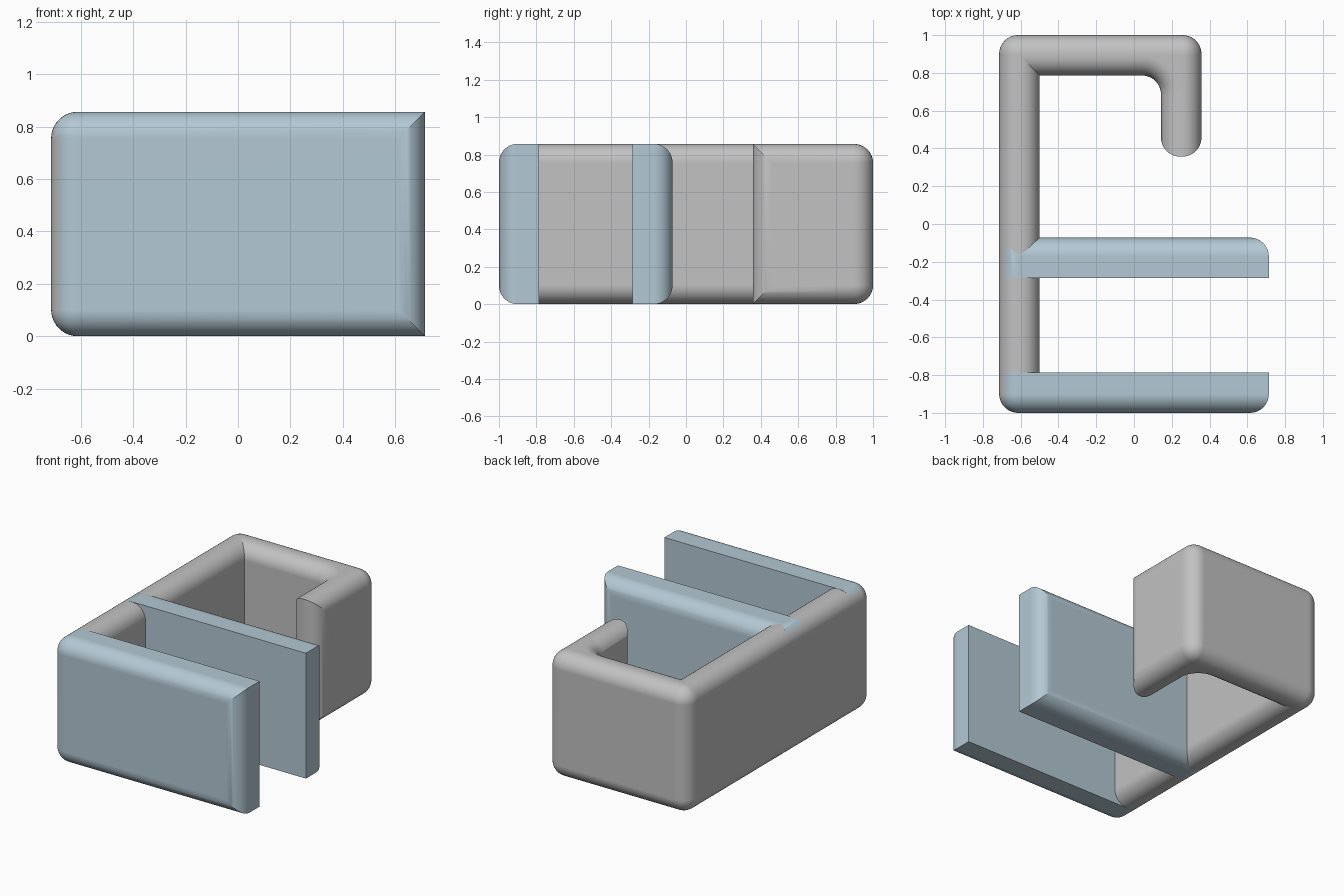
import bpy, bmesh, math

cube = bpy.data.objects.get("Cube")
if cube:
    bpy.data.objects.remove(cube, do_unlink=True)

X, Y, H = 0.714, 1.0, 0.857      # half width, half depth, height
T, R, SEG = 0.214, 0.1, 10       # wall thickness, edge radius, edge segments
E = 0.001                        # grey body sits a hair inside the blue plates


def material(name, rgb):
    m = bpy.data.materials.new(name)
    m.use_nodes = True
    m.diffuse_color = (*rgb, 1)
    m.node_tree.nodes["Principled BSDF"].inputs["Base Color"].default_value = (*rgb, 1)
    return m


grey = material("light grey", (0.54, 0.54, 0.54))
blue = material("pale blue", (0.45, 0.58, 0.66))


def finish(name, bm, mat):
    bmesh.ops.recalc_face_normals(bm, faces=bm.faces)
    me = bpy.data.meshes.new(name)
    bm.to_mesh(me)
    bm.free()
    me.materials.append(mat)
    ob = bpy.data.objects.new(name, me)
    bpy.context.collection.objects.link(ob)
    bpy.ops.object.select_all(action='DESELECT')
    ob.select_set(True)
    bpy.context.view_layer.objects.active = ob
    bpy.ops.object.shade_smooth_by_angle(angle=math.radians(30))
    wn = ob.modifiers.new("flat_sides", 'WEIGHTED_NORMAL')
    wn.keep_sharp = True
    return ob


def block(name, lo, hi, mat, rounded=None):
    """Box with rounded edges; each edge is named by its two sides, such as '-y +z'."""
    bm = bmesh.new()
    bmesh.ops.create_cube(bm, size=1)
    wanted = None if rounded is None else [set(r.split()) for r in rounded]
    edges = []
    for e in bm.edges:
        a, b = (v.co for v in e.verts)
        sides = {("+" if a[i] > 0 else "-") + "xyz"[i] for i in range(3) if a[i] * b[i] > 0}
        if wanted is None or sides in wanted:
            edges.append(e)
    for v in bm.verts:
        v.co = [lo[i] if v.co[i] < 0 else hi[i] for i in range(3)]
    bmesh.ops.bevel(bm, geom=edges, offset=R, offset_type='OFFSET', segments=SEG,
                    profile=0.5, affect='EDGES', clamp_overlap=False)
    return finish(name, bm, mat)


# Grey hook: spine, back wall and lip
LIP = X / 2                      # outer side of the lip
block("spine", (-X, -Y + E, E), (-X + T, Y, H - E), grey)
block("back_wall", (-X, Y - T, E), (LIP, Y, H - E), grey)
block("hook_lip", (LIP - T, 0.357, E), (LIP, Y, H - E), grey,
      ["-x +z", "-x -z", "+x +z", "+x -z", "-x -y", "+x -y",
       "-x +y", "+x +y", "+y +z", "+y -z"])

# Curved inner corner between back wall and lip
px, py = LIP - T - R, Y - T - R
bm = bmesh.new()
rings = []
for i in range(SEG + 1):
    a = math.pi / 2 * i / SEG
    c, s = math.cos(a), math.sin(a)
    outer = (R + T / 2) / max(c, s)
    profile = [(outer, H - E)]
    for mid, start in ((H - E - R, 0), (E + R, math.pi / 2)):
        for k in range(SEG + 1):
            t = start + math.pi / 2 * k / SEG
            profile.append((2 * R - R * math.sin(t), mid + R * math.cos(t)))
    profile.append((outer, E))
    rings.append([bm.verts.new((px + r * c, py + r * s, z)) for r, z in profile])
n = len(rings[0])
for p, q in zip(rings, rings[1:]):
    for j in range(n):
        k = (j + 1) % n
        bm.faces.new((p[j], p[k], q[k], q[j]))
bm.faces.new(rings[0])
bm.faces.new(rings[-1])
finish("inner_corner", bm, grey)

# Blue clamp plates, flat towards each other
block("front_plate", (-X + E, -Y, 0), (X, -Y + T, H), blue,
      ["-y +z", "-y -z", "-x +z", "-x -z", "-x -y", "+x -y"])
block("middle_plate", (-X + E, -0.286, 0), (X, -0.286 + T, H), blue,
      ["+y +z", "+y -z", "-x +z", "-x -z", "+x +y"])
